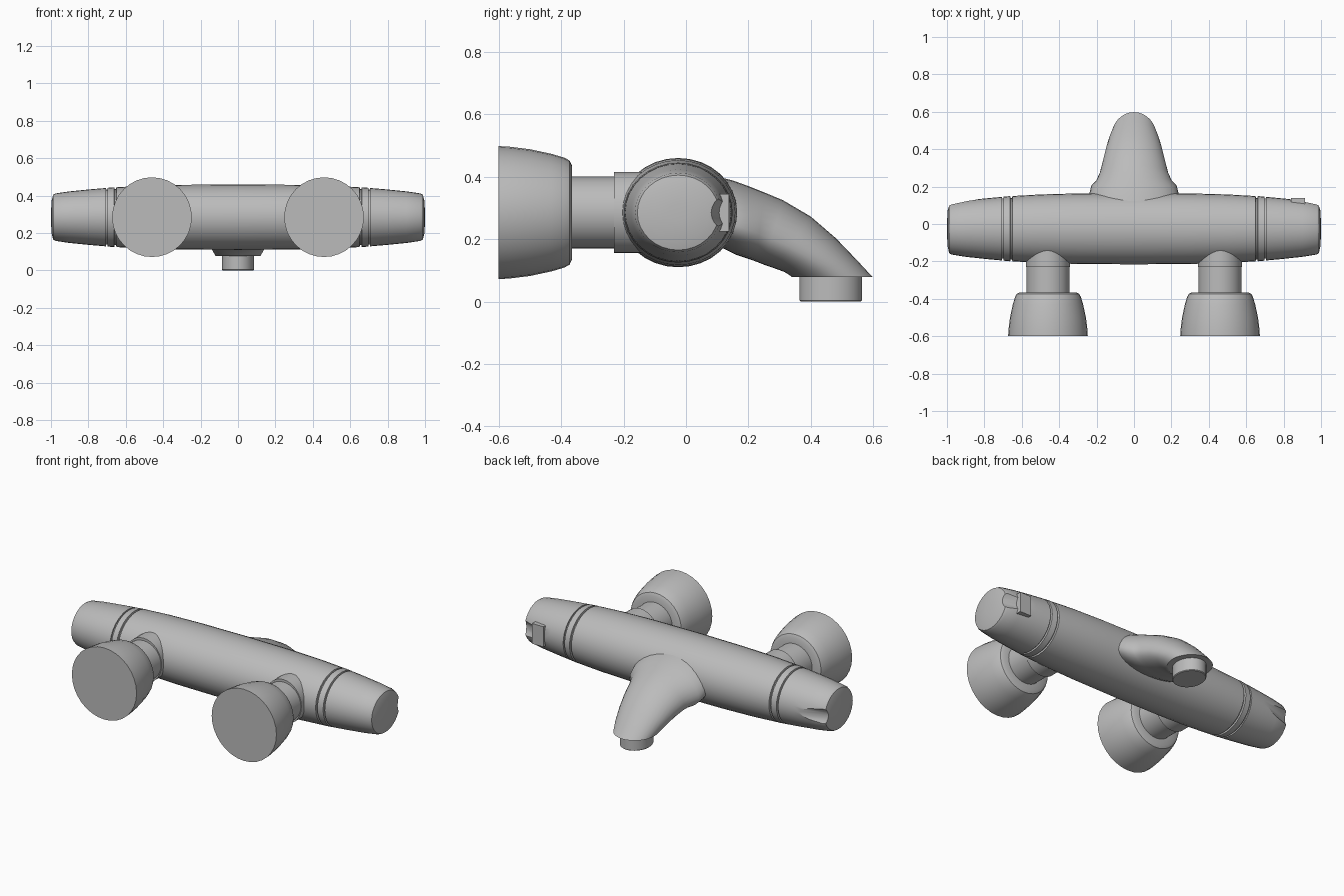
import bpy, bmesh
from math import sin, cos, pi, radians, atan2
from mathutils import Vector

cube = bpy.data.objects.get("Cube")
if cube:
    bpy.data.objects.remove(cube, do_unlink=True)

chrome = bpy.data.materials.new("grey_chrome")
chrome.use_nodes = True
GREY = (0.5, 0.5, 0.5, 1)
chrome.diffuse_color = GREY
chrome.node_tree.nodes["Principled BSDF"].inputs["Base Color"].default_value = GREY

AXIS_Y, AXIS_Z = -0.025, 0.285   # centre line of the bar
WIDEN = 1.09                     # bar is slightly wider than tall
PIPE_X = 0.46


def shade(obj, angle=35):
    bpy.ops.object.select_all(action="DESELECT")
    obj.select_set(True)
    bpy.context.view_layer.objects.active = obj
    bpy.ops.object.shade_smooth_by_angle(angle=radians(angle))


def loft(name, rings):
    """Skin a list of point rings and cap both ends."""
    bm = bmesh.new()
    loops = [[bm.verts.new(p) for p in ring] for ring in rings]
    n = len(loops[0])
    for a, b in zip(loops, loops[1:]):
        for i in range(n):
            j = (i + 1) % n
            bm.faces.new((a[i], a[j], b[j], b[i]))
    bm.faces.new(loops[0])
    bm.faces.new(loops[-1])
    bmesh.ops.recalc_face_normals(bm, faces=bm.faces)
    mesh = bpy.data.meshes.new(name)
    bm.to_mesh(mesh)
    bm.free()
    mesh.materials.append(chrome)
    obj = bpy.data.objects.new(name, mesh)
    bpy.context.collection.objects.link(obj)
    shade(obj)
    return obj


def lathe(name, profile, centre, axis, su=1, sv=1, n=32):
    """Turn (position, radius) pairs around a main axis."""
    rings = []
    for pos, r in profile:
        ring = []
        for i in range(n):
            u = su * r * cos(2 * pi * i / n)
            v = sv * r * sin(2 * pi * i / n)
            p = {"x": (pos, u, v), "y": (u, pos, v), "z": (u, v, pos)}[axis]
            ring.append(Vector(centre) + Vector(p))
        rings.append(ring)
    return loft(name, rings)


# Central bar with a groove and a collar ring near each end
half = [(0.3, 0.173), (0.5, 0.168), (0.65, 0.16), (0.652, 0.15), (0.66, 0.15),
        (0.662, 0.16), (0.697, 0.157), (0.699, 0.147), (0.715, 0.147)]
bar = [(-x, r) for x, r in reversed(half)] + [(0, 0.175)] + half
lathe("body_bar", bar, (0, AXIS_Y, AXIS_Z), "x", WIDEN)

# Tapered handles with a thumb scoop on the back
grip = [(0.707, 0.14), (0.707, 0.156), (0.8, 0.148), (0.9, 0.138),
        (0.975, 0.127), (0.988, 0.12), (0.996, 0.09), (1.0, 0.03)]
for side, label in ((1, "left"), (-1, "right")):
    handle = lathe(label + "_handle", [(side * x, r) for x, r in grip],
                   (0, AXIS_Y, AXIS_Z), "x", WIDEN)
    cutter = lathe(label + "_scoop_cutter", [(-0.3, 0.065), (0.3, 0.065)],
                   (0, 0, 0), "x", n=24)
    cutter.location = (side, 0.147, AXIS_Z)
    cutter.rotation_euler.z = -side * atan2(0.065, 0.2)
    cut = handle.modifiers.new("scoop", "BOOLEAN")
    cut.operation = "DIFFERENCE"
    cut.solver = "EXACT"
    cut.object = cutter
    bpy.context.view_layer.objects.active = handle
    bpy.ops.object.modifier_apply(modifier="scoop")
    bpy.data.objects.remove(cutter, do_unlink=True)
    shade(handle)

# Safety button sitting in the left scoop
bpy.ops.mesh.primitive_cube_add(size=1, location=(0.878, 0.113, AXIS_Z))
button = bpy.context.object
button.name = "safety_button"
button.scale = (0.075, 0.05, 0.12)
button.data.materials.append(chrome)

# Wall connections: flange cup, pipe and collar
cup = [(-0.6, 0.213), (-0.565, 0.211), (-0.5, 0.203), (-0.43, 0.188),
       (-0.39, 0.176), (-0.373, 0.167), (-0.365, 0.15), (-0.365, 0.1)]
for side, label in ((1, "left"), (-1, "right")):
    spot = (side * PIPE_X, 0, AXIS_Z)
    lathe(label + "_wall_cup", cup, spot, "y")
    lathe(label + "_pipe", [(-0.4, 0.115), (-0.2, 0.115)], spot, "y")
    lathe(label + "_collar", [(-0.23, 0.118), (-0.08, 0.118)], spot, "y", 1, 1.1)

# Spout: top point, bottom point, half width, height of the widest line
sections = [
    ((0.08, 0.405), (0.08, 0.19), 0.245, 0.4),
    ((0.15, 0.388), (0.16, 0.15), 0.24, 0.4),
    ((0.205, 0.368), (0.205, 0.135), 0.228, 0.4),
    ((0.25, 0.35), (0.225, 0.128), 0.2, 0.4),
    ((0.31, 0.325), (0.25, 0.118), 0.183, 0.4),
    ((0.40, 0.272), (0.285, 0.106), 0.167, 0.42),
    ((0.48, 0.203), (0.315, 0.095), 0.152, 0.45),
    ((0.55, 0.13), (0.33, 0.086), 0.137, 0.48),
    ((0.598, 0.078), (0.34, 0.078), 0.12, 0.5),
]
rings = []
for top, bottom, width, mid in sections:
    t, b = Vector((0, *top)), Vector((0, *bottom))
    ring = []
    for i in range(32):
        a = 2 * pi * i / 32
        s = sin(a)
        h = mid + s * ((1 - mid) if s > 0 else mid)
        ring.append(b.lerp(t, h) + Vector((width * cos(a), 0, 0)))
    rings.append(ring)
loft("spout", rings)

# Outlet nozzle under the spout
lathe("outlet_nozzle", [(0, 0.096), (0.004, 0.1), (0.1, 0.1)],
      (0, 0.464, 0), "z", 0.85, 1)
